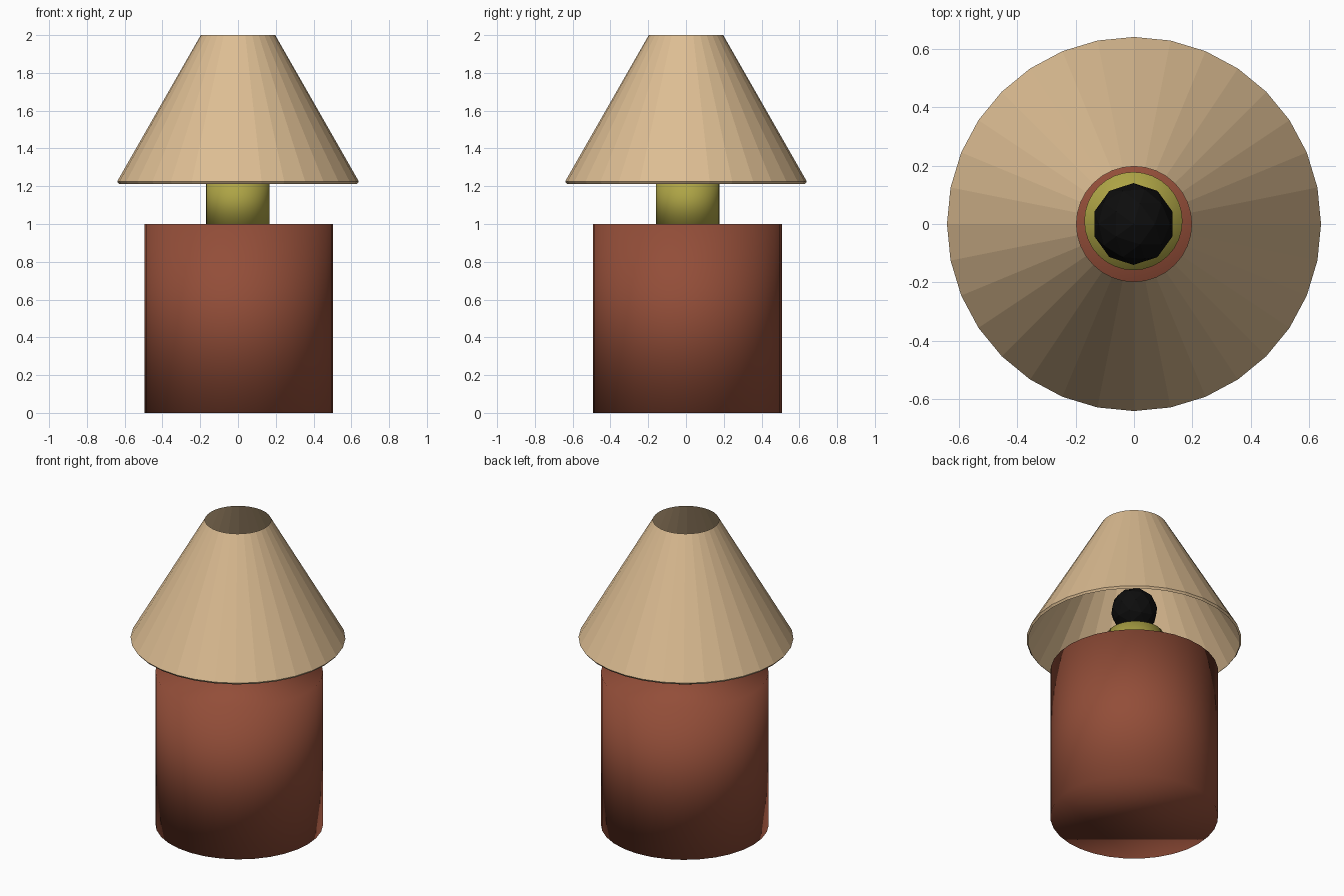
import bpy
import bmesh
from math import cos, sin, pi

if "Cube" in bpy.data.objects:
    bpy.data.objects.remove(bpy.data.objects["Cube"])


def finish(obj, name, color):
    mat = bpy.data.materials.new(name + "_material")
    mat.diffuse_color = (*color, 1)
    mat.use_nodes = True
    mat.node_tree.nodes["Principled BSDF"].inputs["Base Color"].default_value = mat.diffuse_color
    obj.name = name
    obj.data.materials.append(mat)


def smooth_cylinder(name, x, y, radius, bottom, top, color):
    bpy.ops.mesh.primitive_cylinder_add(
        vertices=32, radius=radius, depth=top - bottom,
        location=(x, y, (bottom + top) / 2))
    bpy.ops.object.shade_smooth()
    finish(bpy.context.object, name, color)


def open_lathe(name, profile, sides, color):
    bm = bmesh.new()
    rings = [[bm.verts.new((r * cos(2 * pi * i / sides), r * sin(2 * pi * i / sides), z))
              for i in range(sides)] for r, z in profile]
    for low, high in zip(rings, rings[1:]):
        for i in range(sides):
            j = (i + 1) % sides
            bm.faces.new((low[i], low[j], high[j], high[i]))
    mesh = bpy.data.meshes.new(name)
    bm.to_mesh(mesh)
    bm.free()
    obj = bpy.data.objects.new(name, mesh)
    bpy.context.collection.objects.link(obj)
    finish(obj, name, color)


# Terracotta body and brass neck
smooth_cylinder("base", 0.004, 0.007, 0.5, 0, 1.0, (0.29, 0.075, 0.04))
smooth_cylinder("neck", -0.002, 0.01, 0.168, 0.99, 1.25, (0.42, 0.37, 0.06))

# Faceted dark bulb
bpy.ops.mesh.primitive_ico_sphere_add(subdivisions=2, radius=0.14, location=(-0.002, 0, 1.42))
finish(bpy.context.object, "bulb", (0.004, 0.004, 0.004))

# Open conical shade with a small turned-in lip
open_lathe("lampshade", [(0.63, 1.212), (0.64, 1.225), (0.197, 2.0)], 32, (0.72, 0.51, 0.29))
